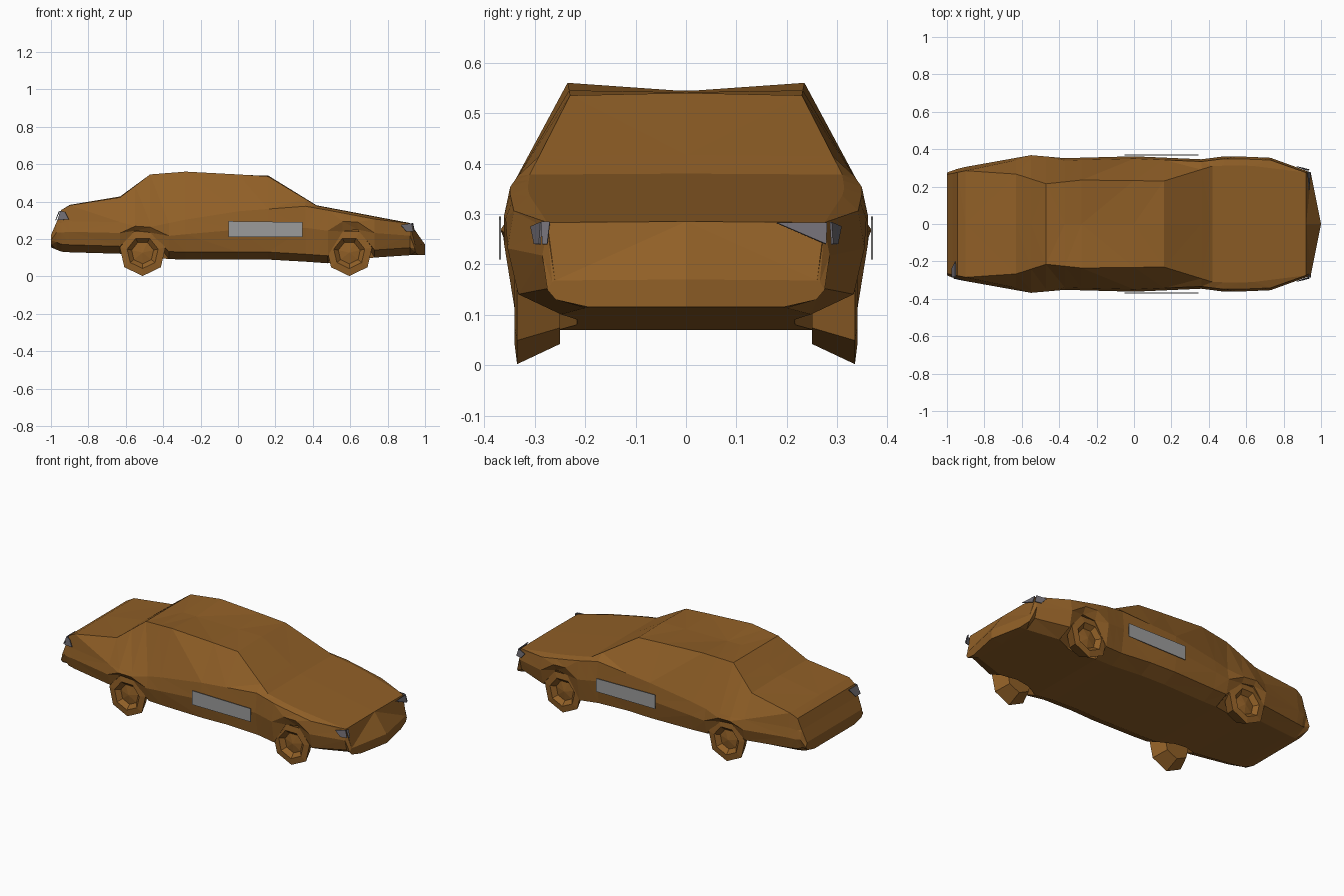
import bpy, bmesh, math
from mathutils import Vector

default = bpy.data.objects.get("Cube")
if default:
    bpy.data.objects.remove(default, do_unlink=True)


def material(name, colour):
    mat = bpy.data.materials.new(name)
    mat.use_nodes = True
    rgba = (*colour, 1.0)
    mat.diffuse_color = rgba
    mat.node_tree.nodes["Principled BSDF"].inputs["Base Color"].default_value = rgba
    return mat


BROWN = material("brown paint", (0.28, 0.115, 0.02))
PLATE_GREY = material("plate grey", (0.33, 0.33, 0.33))
LAMP_GREY = material("lamp grey", (0.16, 0.15, 0.17))


def finish(name, bm, mat):
    bmesh.ops.remove_doubles(bm, verts=bm.verts, dist=0.0005)
    bmesh.ops.recalc_face_normals(bm, faces=bm.faces)
    mesh = bpy.data.meshes.new(name)
    bm.to_mesh(mesh)
    bm.free()
    mesh.materials.append(mat)
    obj = bpy.data.objects.new(name, mesh)
    bpy.context.collection.objects.link(obj)
    return obj


def along(points, x):
    """Height or width of a feature line at x."""
    if x <= points[0][0]:
        return points[0][1]
    for (x0, v0), (x1, v1) in zip(points, points[1:]):
        if x <= x1:
            return v0 + (v1 - v0) * (x - x0) / (x1 - x0)
    return points[-1][1]


# Feature lines of the body, from tail to nose
floor = [(-1, .155), (-.94, .13), (-.6, .12), (-.35, .09), (.2, .09), (.48, .07), (.72, .1), (.945, .115)]
arch = [(-.63, 0), (-.55, .13), (-.47, .13), (-.37, 0), (.48, 0), (.56, .16), (.64, .16), (.73, 0)]
width = [(-1, .275), (-.93, .3), (-.55, .368), (-.37, .352), (0, .362), (.36, .346),
         (.5, .364), (.73, .354), (.92, .285), (.945, .275)]
shoulder = [(-1, .21), (-.97, .28), (-.9, .295), (-.37, .285), (-.1, .34), (.16, .36),
            (.36, .375), (.5, .35), (.92, .27), (.945, .165)]
edge_height = [(-1, .22), (-.97, .29), (-.945, .355), (-.9, .38), (-.64, .415), (-.47, .545),
               (-.28, .56), (0, .545), (.16, .535), (.42, .378), (.92, .283), (.945, .168)]
edge_width = [(-1, .265), (-.9, .285), (-.64, .27), (-.47, .215), (-.28, .235), (.16, .23),
              (.42, .31), (.6, .315), (.92, .275), (.945, .26)]
centre = [(-1, .22), (-.97, .29), (-.945, .355), (-.9, .382), (-.64, .42), (-.47, .545),
          (.16, .54), (.42, .38), (.92, .285), (.945, .17)]
stations = [-1, -.97, -.945, -.9, -.63, -.55, -.47, -.37, -.28, 0, .16, .36, .42, .48,
            .56, .64, .73, .92, .945]


def section(x, side):
    """Half cross-section from floor centre up to roof centre."""
    z, rise, w = along(floor, x), along(arch, x), along(width, x)
    sh, top = along(shoulder, x), along(edge_height, x)
    sill = z + max(rise, min(.04, (sh - z) * .3))
    belt = max(sill + (sh - sill) * .55, sill + .005)
    half = [(0, z), (w * .6, z), (w * .7, z + rise), (w * .94, sill), (w, belt),
            (w * .965, sh), (along(edge_width, x), top), (0, along(centre, x))]
    bow = .055 if x > .93 else 0
    return [Vector((x + bow * (1 - y / .275), side * y, h)) for y, h in half]


# Body shell
bm = bmesh.new()
for side in (1, -1):
    rings = [[bm.verts.new(p) for p in section(x, side)] for x in stations]
    for a, b in zip(rings, rings[1:]):
        for i in range(len(a) - 1):
            bm.faces.new((a[i], a[i + 1], b[i + 1], b[i]))
    bm.faces.new(rings[0])
    bm.faces.new(rings[-1])
bmesh.ops.remove_doubles(bm, verts=bm.verts, dist=0.0005)
bmesh.ops.triangulate(bm, faces=[f for f in bm.faces if len(f.verts) == 4])
finish("car_body", bm, BROWN)


# Wheels: faceted, tapering inwards, with a dished outer face
def wheel(name, x, side):
    sides = 7
    bm = bmesh.new()
    profile = [(.0, .25), (.085, .25), (.125, .335), (.085, .34), (.06, .315), (.0, .325)]
    rings = []
    for r, y in profile:
        ring = []
        for k in range(sides):
            a = math.tau * k / sides - math.pi / 2
            ring.append(bm.verts.new((x + r * math.cos(a), side * y, .127 + r * math.sin(a))))
        rings.append(ring)
    for a, b in zip(rings, rings[1:]):
        for k in range(sides):
            n = (k + 1) % sides
            bm.faces.new((a[k], a[n], b[n], b[k]))
    bmesh.ops.remove_doubles(bm, verts=bm.verts, dist=0.0005)
    finish(name, bm, BROWN)


for end, x in (("front", .595), ("rear", -.51)):
    for label, side in (("left", 1), ("right", -1)):
        wheel(f"{end}_{label}_wheel", x, side)


# Thin plates for door panels and lamps
def plate(name, points, mat):
    bm = bmesh.new()
    bm.faces.new([bm.verts.new(p) for p in points])
    obj = finish(name, bm, mat)
    solid = obj.modifiers.new("thickness", 'SOLIDIFY')
    solid.thickness = .004
    solid.offset = 0


for label, side in (("left", 1), ("right", -1)):
    y = side * .369
    plate(f"{label}_door_plate", [(-.05, y, .21), (.345, y, .21), (.345, y, .29), (-.05, y, .295)], PLATE_GREY)
    # Corner part of the headlamp
    plate(f"{label}_headlamp_side", [(.87, side * .307, .275), (.926, side * .287, .284),
                                     (.938, side * .29, .24), (.9, side * .3, .24)], LAMP_GREY)

plate("left_headlamp", [(.935, .18, .282), (.929, .28, .282), (.943, .278, .24)], LAMP_GREY)
plate("right_headlamp", [(.933, -.27, .284), (.929, -.287, .284), (.943, -.285, .24), (.945, -.275, .24)], LAMP_GREY)
plate("tail_lamp_side", [(-.965, -.29, .3), (-.905, -.303, .305), (-.925, -.297, .345), (-.95, -.287, .35)], LAMP_GREY)
plate("tail_lamp_rear", [(-.975, -.285, .3), (-.975, -.24, .3), (-.955, -.2, .35), (-.954, -.283, .35)], LAMP_GREY)
